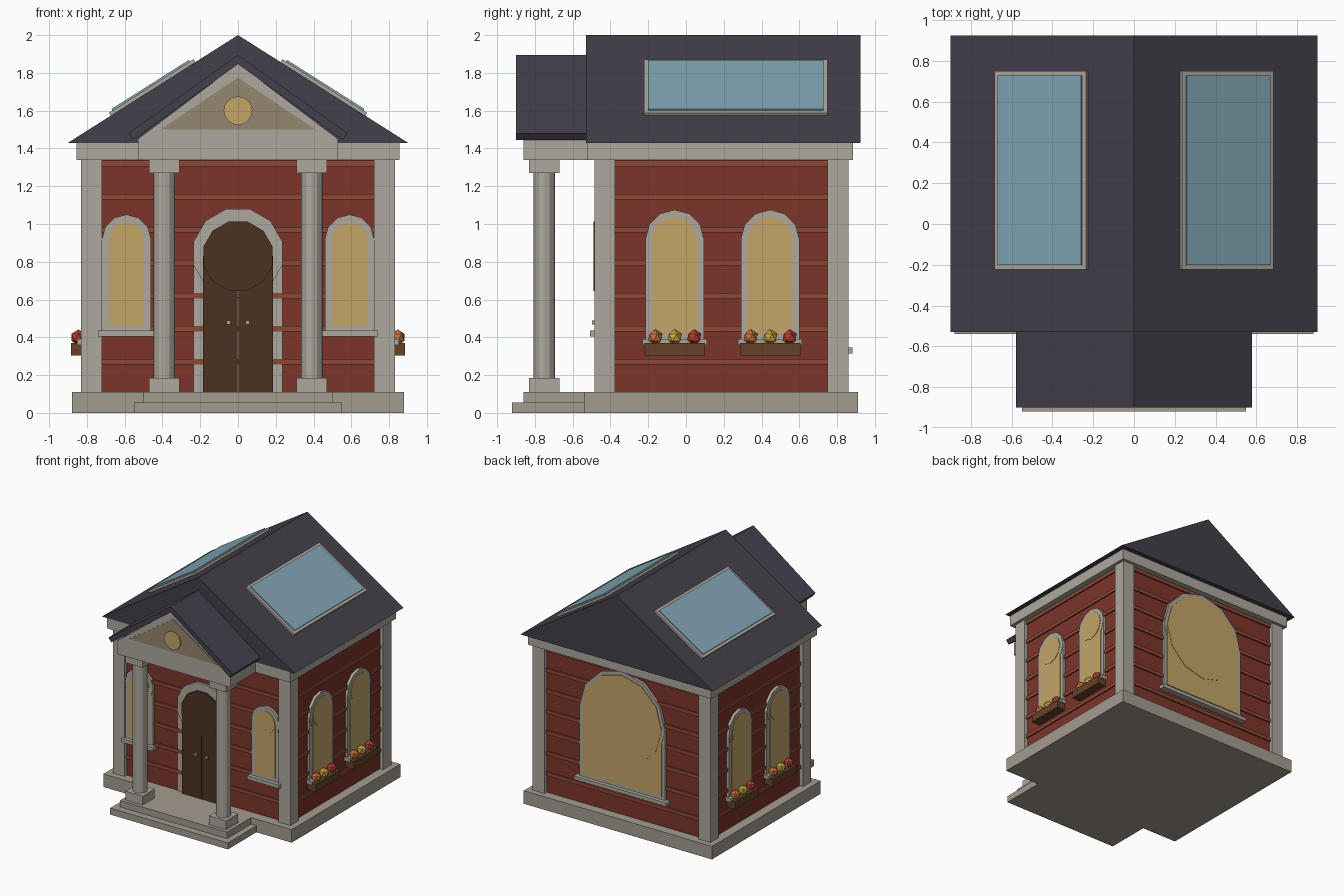
import bpy, bmesh, math
from mathutils import Matrix, Vector

if "Cube" in bpy.data.objects:
    bpy.data.objects.remove(bpy.data.objects["Cube"])


def material(name, rgb):
    m = bpy.data.materials.new(name)
    m.diffuse_color = (*rgb, 1)
    m.use_nodes = True
    m.node_tree.nodes["Principled BSDF"].inputs["Base Color"].default_value = m.diffuse_color
    return m


TRIM = material("trim_stone", (0.42, 0.39, 0.34))
BASE = material("base_stone", (0.37, 0.33, 0.28))
BRICK = material("brick", (0.20, 0.035, 0.024))
BAND = material("brick_band", (0.27, 0.065, 0.035))
ROOF = material("slate", (0.055, 0.05, 0.068))
PANEL = material("panel", (0.30, 0.24, 0.16))
WARM = material("warm_glass", (0.55, 0.38, 0.14))
DOOR = material("dark_wood", (0.07, 0.032, 0.015))
WOOD = material("box_wood", (0.13, 0.055, 0.022))
GLASS = material("blue_glass", (0.22, 0.38, 0.46))
ORANGE = material("orange_flower", (0.6, 0.17, 0.04))
YELLOW = material("yellow_flower", (0.6, 0.38, 0.05))
RED = material("red_flower", (0.5, 0.05, 0.03))
I = Matrix.Identity(4)


def finish(name, bm, mat, M=I):
    bmesh.ops.transform(bm, matrix=M, verts=bm.verts)
    bmesh.ops.recalc_face_normals(bm, faces=bm.faces)
    me = bpy.data.meshes.new(name)
    bm.to_mesh(me)
    bm.free()
    me.materials.append(mat)
    ob = bpy.data.objects.new(name, me)
    bpy.context.collection.objects.link(ob)
    return ob


def prism(name, profile, y0, y1, mat, M=I):
    """Extrude an (x, z) profile from y0 to y1."""
    bm = bmesh.new()
    f = bm.faces.new([bm.verts.new((x, y0, z)) for x, z in profile])
    r = bmesh.ops.extrude_face_region(bm, geom=[f])
    for v in r["geom"]:
        if isinstance(v, bmesh.types.BMVert):
            v.co.y = y1
    return finish(name, bm, mat, M)


def box(name, x0, x1, y0, y1, z0, z1, mat, M=I):
    return prism(name, [(x0, z0), (x1, z0), (x1, z1), (x0, z1)], y0, y1, mat, M)


def disc(name, x, z, r, y0, y1, mat, M=I, n=12, turn=0.0):
    pts = [(x + r * math.sin(2 * math.pi * (i + turn) / n),
            z + r * math.cos(2 * math.pi * (i + turn) / n)) for i in range(n)]
    return prism(name, pts, y0, y1, mat, M)


def wall(angle, distance):
    """Local frame of a wall: x along it, -y outwards from its surface."""
    return Matrix.Rotation(math.radians(angle), 4, 'Z') @ Matrix.Translation((0, -distance, 0))


FRONT, BACK = wall(0, 0.455), wall(180, 0.83)
RIGHT, LEFT = wall(90, 0.80), wall(-90, 0.80)


def window(name, M, u, half, glass, zc, zb, sill):
    """Arched window: frame, pane and sill."""
    box(name + "_frame", u - half, u + half, -0.02, 0.03, zb, zc, TRIM, M)
    disc(name + "_frame_arch", u, zc, half, -0.023, 0.03, TRIM, M)
    box(name + "_pane", u - glass, u + glass, -0.025, 0.03, zb + 0.025, zc, WARM, M)
    disc(name + "_pane_arch", u, zc, glass, -0.028, 0.03, WARM, M)
    box(name + "_sill", u - sill, u + sill, -0.052, 0.03, zb - 0.03, zb, TRIM, M)


# foundation and porch steps
box("foundation", -0.88, 0.88, -0.54, 0.91, 0, 0.11, BASE)
box("lower_step", -0.55, 0.55, -0.92, -0.53, 0, 0.055, BASE)
box("upper_step", -0.50, 0.50, -0.86, -0.53, 0.055, 0.11, BASE)

# brick walls with raised courses
box("brick_walls", -0.80, 0.80, -0.455, 0.83, 0.11, 1.35, BRICK)
for i in range(7):
    z = 0.27 + 0.175 * i
    box("brick_course", -0.812, 0.812, -0.467, 0.842, z - 0.015, z + 0.015, BAND)

# corner pilasters
for x0, x1 in ((-0.83, -0.72), (0.72, 0.83)):
    for y0, y1 in ((-0.485, -0.375), (0.75, 0.86)):
        box("corner_pilaster", x0, x1, y0, y1, 0.11, 1.34, TRIM)

# eave beams
box("eave_beam", -0.855, 0.855, -0.525, 0.885, 1.34, 1.432, TRIM)

# main roof
prism("main_roof", [(-0.90, 1.43), (0.90, 1.43), (0, 2.0)], -0.53, 0.925, ROOF)

# pediment with panel and round window
prism("pediment", [(-0.53, 1.34), (0.53, 1.34), (0.53, 1.45), (0, 1.85), (-0.53, 1.45)],
      -0.86, -0.50, TRIM)
prism("pediment_panel", [(-0.41, 1.50), (0.41, 1.50), (0, 1.775)], -0.867, -0.85, PANEL)
disc("round_window", 0, 1.60, 0.076, -0.878, -0.85, WARM, n=16)

# porch roof
prism("porch_roof", [(-0.58, 1.48), (0, 1.895), (0.58, 1.48), (0.555, 1.445),
                     (0, 1.847), (-0.555, 1.445)], -0.90, -0.50, ROOF)

# porch columns
for s in (-1, 1):
    x = 0.39 * s
    box("column_base", x - 0.08, x + 0.08, -0.83, -0.67, 0.11, 0.185, TRIM)
    box("column_capital", x - 0.08, x + 0.08, -0.83, -0.67, 1.27, 1.34, TRIM)
    bm = bmesh.new()
    bmesh.ops.create_cone(bm, cap_ends=True, segments=12, radius1=0.057,
                          radius2=0.057, depth=1.09)
    finish("column_shaft", bm, TRIM, Matrix.Translation((x, -0.75, 0.728)))

# arched double door
box("door_frame", -0.235, 0.235, -0.008, 0.03, 0.11, 0.84, TRIM, FRONT)
disc("door_frame_arch", 0, 0.845, 0.243, -0.02, 0.03, TRIM, FRONT, turn=0.5)
for s in (-1, 1):
    a, b = sorted((0.003 * s, 0.185 * s))
    box("door_leaf", a, b, -0.028, 0.03, 0.11, 0.83, DOOR, FRONT)
    box("door_knob", 0.05 * s - 0.011, 0.05 * s + 0.011, -0.042, 0, 0.468, 0.49, WARM, FRONT)
disc("door_arch", 0, 0.83, 0.19, -0.036, 0.03, DOOR, FRONT, turn=0.5)

# front and back windows
for s in (-1, 1):
    window("front_window", FRONT, 0.59 * s, 0.13, 0.093, 0.92, 0.435, 0.15)
window("back_window", BACK, 0, 0.40, 0.37, 0.93, 0.345, 0.43)

# side windows with flower boxes
for M, s in ((RIGHT, 1), (LEFT, -1)):
    for y in (-0.06, 0.445):
        u = y * s
        window("side_window", M, u, 0.155, 0.12, 0.92, 0.39, 0.17)
        box("flower_box", u - 0.16, u + 0.16, -0.083, -0.005, 0.305, 0.37, WOOD, M)
        for k, mat in zip((-1, 0, 1), (ORANGE, YELLOW, RED)):
            bm = bmesh.new()
            bmesh.ops.create_icosphere(bm, subdivisions=1, radius=0.042)
            finish("flower", bm, mat, M @ Matrix.Translation((u + 0.103 * k, -0.045, 0.4)))

# skylights lying on both roof slopes
tilt = math.atan2(0.57, 0.90)
for s in (-1, 1):
    M = (Matrix.Translation((0.45 * s, 0, 2 - 0.45 * 0.57 / 0.9))
         @ Matrix.Rotation(tilt * s, 4, 'Y'))
    box("skylight_frame", -0.265, 0.265, -0.222, 0.75, -0.01, 0.018, TRIM, M)
    box("skylight_glass", -0.243, 0.243, -0.2, 0.728, -0.01, 0.028, GLASS, M)
